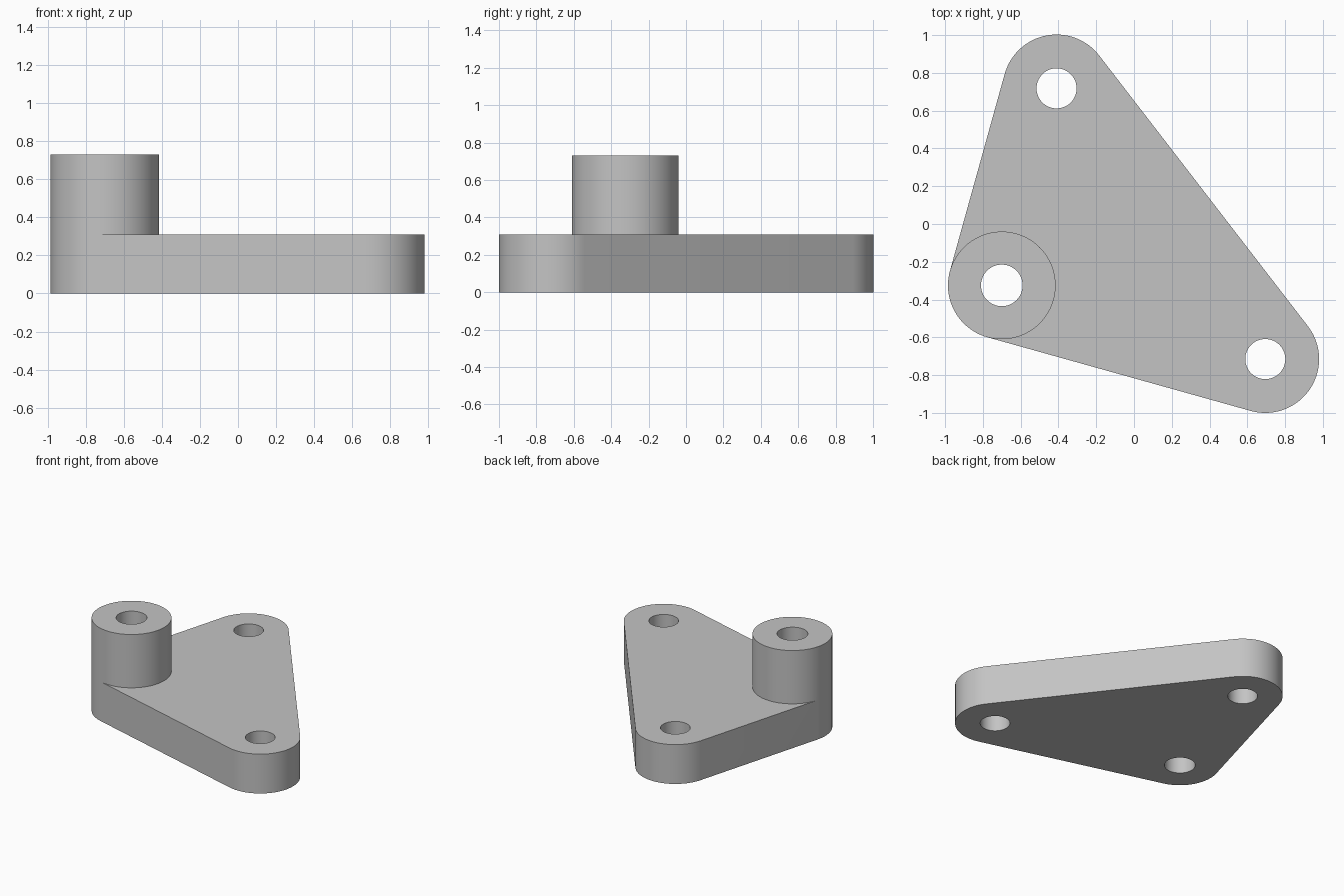
import bpy, bmesh, math
from mathutils import Vector
from mathutils.geometry import tessellate_polygon

cube = bpy.data.objects.get("Cube")
if cube:
    bpy.data.objects.remove(cube, do_unlink=True)

PLATE_TOP, BOSS_TOP = 0.31, 0.73
CORNER_R = 0.285
STEP = math.radians(4)
TURN = 2 * math.pi

# Corner centres, counter-clockwise: back, boss, front; each with its bore radius
corners = [Vector((-0.41, 0.718)), Vector((-0.70, -0.325)), Vector((0.695, -0.715))]
bores = [0.106, 0.11, 0.106]


def arc(centre, radius, start, end):
    """Points along a counter-clockwise arc, both ends included."""
    n = max(2, round((end - start) / STEP))
    angles = [start + (end - start) * i / n for i in range(n + 1)]
    return [centre + radius * Vector((math.cos(a), math.sin(a))) for a in angles]


def side_angle(i):
    """Direction of the outward normal of the side leaving corner i."""
    d = corners[(i + 1) % 3] - corners[i]
    return math.atan2(-d.x, d.y)


bm = bmesh.new()


def wall(points, z0, z1, closed=False):
    low = [bm.verts.new((p.x, p.y, z0)) for p in points]
    high = [bm.verts.new((p.x, p.y, z1)) for p in points]
    n = len(points)
    for i in range(n if closed else n - 1):
        j = (i + 1) % n
        bm.faces.new((low[i], low[j], high[j], high[i]))


def cap(loops, z):
    loops3 = [[Vector((p.x, p.y, z)) for p in loop] for loop in loops]
    verts = [bm.verts.new(p) for loop in loops3 for p in loop]
    for tri in tessellate_polygon(loops3):
        bm.faces.new([verts[i] for i in tri])


# Rounded corner arcs, bores and the part of the boss circle inside the plate
spans = []
for i in range(3):
    start, end = side_angle(i - 1), side_angle(i)
    spans.append((start, end if end > start else end + TURN))
back, outer, front = [arc(c, CORNER_R, *s) for c, s in zip(corners, spans)]
inner = arc(corners[1], CORNER_R, spans[1][1], spans[1][0] + TURN)
holes = [arc(c, r, 0, TURN)[:-1] for c, r in zip(corners, bores)]
boss_circle = outer + inner[1:-1]

# Plate: sides, bores and faces around the boss
wall([inner[0]] + front + back + [outer[0]], 0, PLATE_TOP)
for z in (0, PLATE_TOP):
    cap([front + back + inner[::-1], holes[0], holes[2]], z)
for hole in (holes[0], holes[2]):
    wall(hole, 0, PLATE_TOP, closed=True)

# Boss: standing flush with the plate corner, bored right through
wall(outer, 0, PLATE_TOP)
wall(boss_circle, PLATE_TOP, BOSS_TOP, closed=True)
wall(holes[1], 0, BOSS_TOP, closed=True)
for z in (0, BOSS_TOP):
    cap([boss_circle, holes[1]], z)

bmesh.ops.remove_doubles(bm, verts=bm.verts, dist=0.0001)
bmesh.ops.recalc_face_normals(bm, faces=bm.faces)
mesh = bpy.data.meshes.new("bracket")
bm.to_mesh(mesh)
bm.free()

# Plain grey finish
grey = bpy.data.materials.new("plain grey")
grey.use_nodes = True
colour = (0.55, 0.55, 0.55, 1)
grey.diffuse_color = colour
grey.node_tree.nodes["Principled BSDF"].inputs["Base Color"].default_value = colour
mesh.materials.append(grey)

bracket = bpy.data.objects.new("bracket_with_boss", mesh)
bpy.context.collection.objects.link(bracket)
bpy.context.view_layer.objects.active = bracket
bracket.select_set(True)
bpy.ops.object.shade_smooth_by_angle(angle=math.radians(30))
